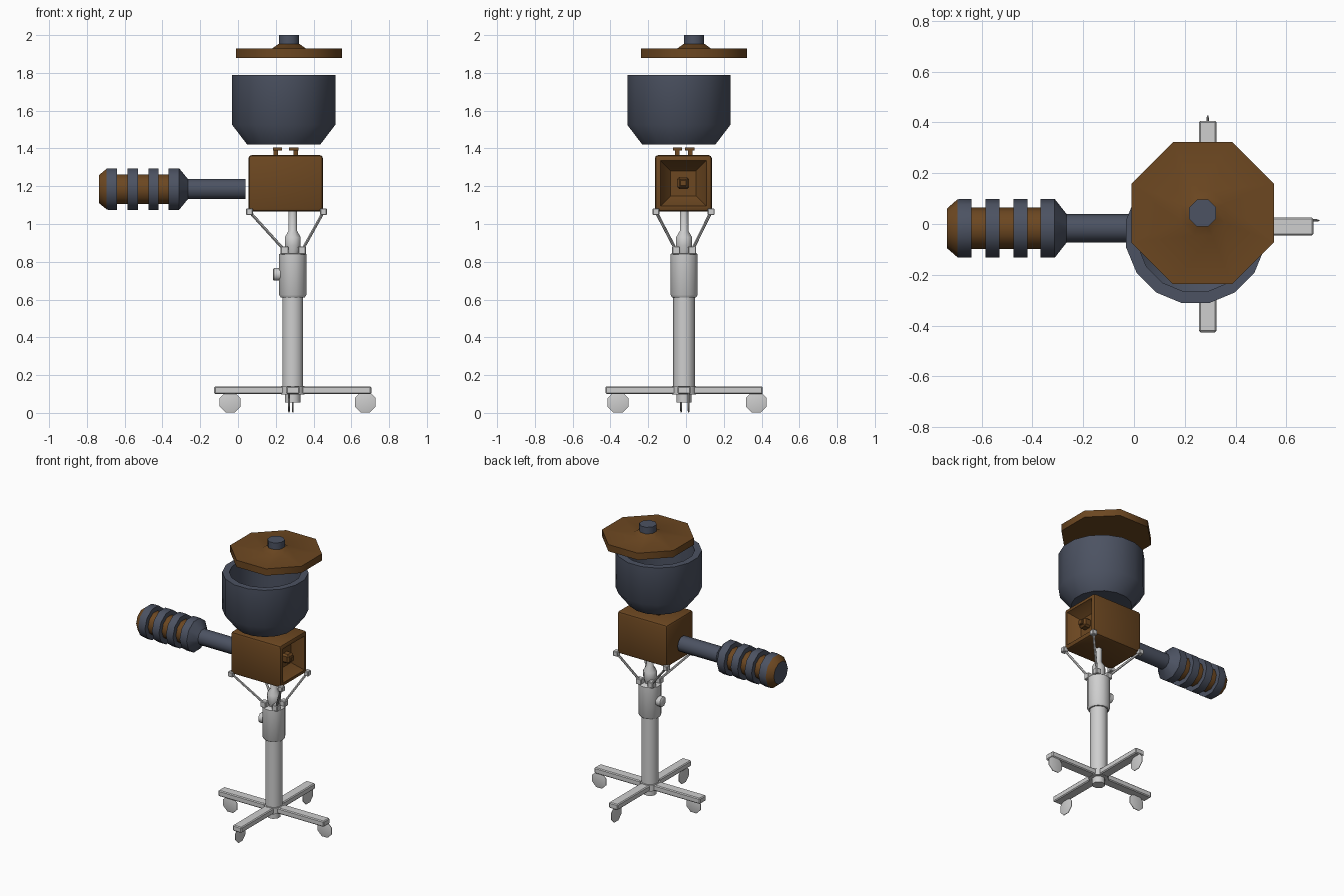
import bpy, bmesh, math
from mathutils import Vector, Matrix

if "Cube" in bpy.data.objects:
    bpy.data.objects.remove(bpy.data.objects["Cube"])

def material(name, rgb):
    m = bpy.data.materials.new(name)
    m.diffuse_color = (*rgb, 1)
    m.use_nodes = True
    m.node_tree.nodes["Principled BSDF"].inputs["Base Color"].default_value = m.diffuse_color
    return m

SLATE = material("slate_blue", (0.072, 0.085, 0.122))
BROWN = material("brown", (0.15, 0.063, 0.015))
GREY = material("light_grey", (0.62, 0.62, 0.62))

def finish(name, bm, mats, angle=50):
    bmesh.ops.recalc_face_normals(bm, faces=bm.faces[:])
    me = bpy.data.meshes.new(name)
    bm.to_mesh(me)
    bm.free()
    for m in mats:
        me.materials.append(m)
    ob = bpy.data.objects.new(name, me)
    bpy.context.collection.objects.link(ob)
    bpy.ops.object.select_all(action='DESELECT')
    ob.select_set(True)
    bpy.context.view_layer.objects.active = ob
    bpy.ops.object.shade_smooth_by_angle(angle=math.radians(angle))
    return ob

def lathe(name, profile, sides, mats, loc=(0, 0, 0), rot=None, bands=None, caps=(0, 0), angle=50):
    """Turn (radius, height) points around z; radius is measured to the flats."""
    bm = bmesh.new()
    mat = Matrix.Translation(loc) @ (rot or Matrix())
    k = 1 / math.cos(math.pi / sides)
    rings = []
    for r, h in profile:
        ring = []
        for i in range(sides):
            a = math.tau * (i + 0.5) / sides
            ring.append(bm.verts.new(mat @ Vector((r * k * math.cos(a), r * k * math.sin(a), h))))
        rings.append(ring)
    for j in range(len(rings) - 1):
        for i in range(sides):
            n = (i + 1) % sides
            f = bm.faces.new((rings[j][i], rings[j][n], rings[j + 1][n], rings[j + 1][i]))
            f.material_index = bands[j] if bands else 0
    bm.faces.new(rings[0][::-1]).material_index = caps[0]
    bm.faces.new(rings[-1]).material_index = caps[1]
    return finish(name, bm, mats, angle)

def box_mesh(lo, hi, bevel=0.0, segments=1):
    bm = bmesh.new()
    lo, hi = Vector(lo), Vector(hi)
    bmesh.ops.create_cube(bm, size=1, matrix=Matrix.Translation((lo + hi) / 2) @ Matrix.Diagonal((*(hi - lo), 1)))
    if bevel:
        bmesh.ops.bevel(bm, geom=bm.edges[:], offset=bevel, segments=segments, affect='EDGES', profile=0.5)
    return bm

def box(name, lo, hi, mat, bevel=0.0):
    return finish(name, box_mesh(lo, hi, bevel), [mat], 30)

def cube_at(name, c, s, mat, bevel=0.004):
    return box(name, [v - s / 2 for v in c], [v + s / 2 for v in c], mat, bevel)

def rod(name, a, b, r, sides, mat):
    a, b = Vector(a), Vector(b)
    d = b - a
    return lathe(name, [(r, 0), (r, d.length)], sides, [mat], a, d.to_track_quat('Z', 'Y').to_matrix().to_4x4())

X_AXIS = Matrix.Rotation(math.pi / 2, 4, 'Y')

# Lid and its knob
LID = (0.27, 0.043, 0)
lathe("lid", [(0.28, 1.88), (0.28, 1.928), (0.088, 1.93), (0.056, 1.953)], 8, [BROWN], LID)
lathe("lid_knob", [(0.053, 1.95), (0.053, 2.0)], 8, [SLATE], LID)

# Hollow bowl
lathe("bowl", [(0.193, 1.42), (0.273, 1.525), (0.273, 1.79), (0.228, 1.79), (0.228, 1.545), (0.16, 1.465)],
      16, [SLATE], (0.242, -0.038, 0), angle=40)

# Gearbox: bevelled block with a sloped recess in its right face
bm = box_mesh((0.055, -0.165, 1.065), (0.45, 0.137, 1.365), 0.018, 2)
side = max(bm.faces, key=lambda f: f.calc_center_median().x + f.calc_area())
bmesh.ops.inset_region(bm, faces=[side], thickness=0.016)
bmesh.ops.inset_region(bm, faces=[side], thickness=0.012)
bmesh.ops.translate(bm, verts=side.verts[:], vec=(-0.02, 0, 0))
bmesh.ops.inset_region(bm, faces=[side], thickness=0.065)
bmesh.ops.translate(bm, verts=side.verts[:], vec=(-0.05, 0, 0))
finish("gearbox", bm, [BROWN], 35)
box("drive_hub", (0.37, -0.047, 1.185), (0.43, 0.017, 1.249), BROWN, 0.012)
box("drive_hub_tip", (0.42, -0.033, 1.199), (0.442, 0.003, 1.235), BROWN, 0.004)

# Four hooked clips under the bowl
for sx in (-1, 1):
    for sy in (-1, 1):
        cx, cy = 0.252 + sx * 0.053, -0.012 + sy * 0.035
        box("clip_post", (cx - 0.012, cy - 0.012, 1.355), (cx + 0.012, cy + 0.012, 1.395), BROWN)
        tx, ty = 0.252 + sx * 0.043, -0.012 + sy * 0.033
        box("clip_hook", (tx - 0.025, ty - 0.025, 1.388), (tx + 0.025, ty + 0.025, 1.404), BROWN)

# Ribbed handle
prof = [(0.075, -0.735), (0.108, -0.695), (0.11, -0.685), (0.11, -0.64)]
bands = [1, 0, 0]
for start in (-0.585, -0.475, -0.367):
    prof += [(0.078, prof[-1][1]), (0.078, start), (0.11, start), (0.11, start + 0.055)]
    bands += [0, 1, 0, 0]
prof += [(0.053, -0.265), (0.053, 0.04)]
bands += [0, 0]
lathe("handle", prof, 10, [SLATE, BROWN], (0, -0.017, 1.185), X_AXIS, bands, angle=40)

# Stand column, collar and spindle
CX, CY = 0.29, -0.01
C = (CX, CY, 0)
lathe("base_stub", [(0.04, 0.055), (0.04, 0.11)], 8, [GREY], C)
lathe("base_hub", [(0.063, 0.098), (0.063, 0.143)], 8, [GREY], C)
lathe("column", [(0.055, 0.14), (0.055, 0.63)], 10, [GREY], C)
lathe("collar", [(0.064, 0.612), (0.072, 0.625), (0.072, 0.84), (0.064, 0.846)], 12, [GREY], C)
lathe("spindle", [(0.03, 0.84), (0.042, 0.885), (0.042, 0.93), (0.022, 0.965), (0.022, 1.07)], 8, [GREY], C)
lathe("clamp_knob", [(0.026, 0.185), (0.033, 0.19), (0.033, 0.225)], 8, [GREY], (0, CY, 0.733), X_AXIS)

# Four struts up to the gearbox corners
for sx in (-1, 1):
    for sy in (-1, 1):
        low = (0.293 + sx * 0.046, -0.01 + sy * 0.042, 0.86)
        high = (0.257 + sx * 0.196, -0.013 + sy * 0.146, 1.065)
        rod("strut", low, high, 0.007, 6, GREY)
        cube_at("strut_foot", low, 0.042, GREY)
        cube_at("strut_pad", high, 0.036, GREY)

# Four legs with thin caster wheels
wheels = [(0.384, 0.024), (0.382, 0.0), (0.332, 0.016), (0.35, -0.02)]
for i, (reach, off) in enumerate(wheels):
    turn = Matrix.Translation(C) @ Matrix.Rotation(i * math.pi / 2, 4, 'Z')
    leg = box_mesh((0.02, -0.035, 0.1), (0.416, 0.035, 0.141), 0.006)
    leg.transform(turn)
    finish("leg", leg, [GREY], 30)
    wheel = turn @ Matrix.Translation((reach, off, 0.056)) @ Matrix.Rotation(math.pi / 2, 4, 'X')
    lathe("caster", [(0.045, -0.005), (0.055, -0.002), (0.055, 0.002), (0.045, 0.005)], 8, [GREY], rot=wheel)
